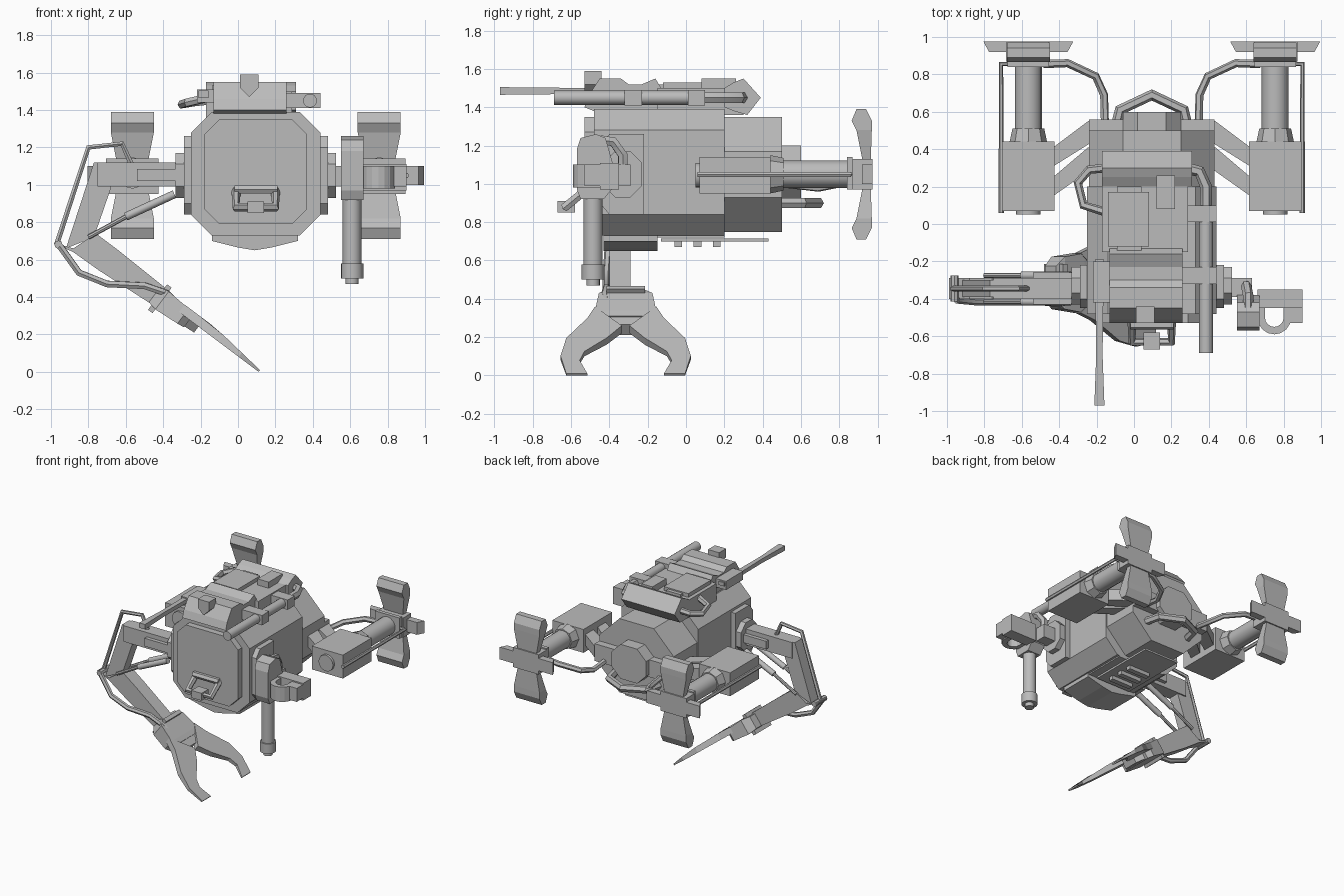
import bpy, bmesh, math
from mathutils import Vector

if "Cube" in bpy.data.objects:
    bpy.data.objects.remove(bpy.data.objects["Cube"])

C = 0.095  # symmetry plane of the hull
grey = bpy.data.materials.new("hull grey")
grey.diffuse_color = (0.5, 0.5, 0.5, 1)
grey.use_nodes = True
grey.node_tree.nodes["Principled BSDF"].inputs["Base Color"].default_value = grey.diffuse_color


def finish(name, bm, smooth=False):
    bmesh.ops.recalc_face_normals(bm, faces=bm.faces)
    me = bpy.data.meshes.new(name)
    bm.to_mesh(me)
    bm.free()
    ob = bpy.data.objects.new(name, me)
    bpy.context.collection.objects.link(ob)
    me.materials.append(grey)
    if smooth:
        select(ob)
        bpy.ops.object.shade_smooth_by_angle(angle=math.radians(40))
    return ob


def select(ob):
    bpy.ops.object.select_all(action='DESELECT')
    ob.select_set(True)
    bpy.context.view_layer.objects.active = ob


def loft(name, rings):
    """Skin matching closed rings of 3D points and cap both ends."""
    bm = bmesh.new()
    vs = [[bm.verts.new(p) for p in r] for r in rings]
    n = len(vs[0])
    for a, b in zip(vs, vs[1:]):
        for i in range(n):
            bm.faces.new((a[i], a[(i + 1) % n], b[(i + 1) % n], b[i]))
    bm.faces.new(vs[0])
    bm.faces.new(vs[-1])
    return finish(name, bm)


def prism(name, pts, axis, a, b):
    """Extrude a 2D outline along an axis from a to b."""
    def put(p, t):
        q = list(p)
        q.insert("xyz".index(axis), t)
        return q
    return loft(name, [[put(p, t) for p in pts] for t in (a, b)])


def box(name, x0, x1, y0, y1, z0, z1):
    return prism(name, [(x0, y0), (x1, y0), (x1, y1), (x0, y1)], 'z', z0, z1)


def octo(x0, x1, z0, z1, c, cb=None):
    cb = cb or c
    return [(x0 + cb, z0), (x1 - cb, z0), (x1, z0 + cb), (x1, z1 - c),
            (x1 - c, z1), (x0 + c, z1), (x0, z1 - c), (x0, z0 + cb)]


def at_y(pts, y):
    return [(x, y, z) for x, z in pts]


def cyl(name, p0, p1, r0, r1=None, n=16):
    p0, p1 = Vector(p0), Vector(p1)
    d = p1 - p0
    bm = bmesh.new()
    bmesh.ops.create_cone(bm, cap_ends=True, segments=n, radius1=r0,
                          radius2=r0 if r1 is None else r1, depth=d.length)
    m = d.to_track_quat('Z', 'Y').to_matrix().to_4x4()
    m.translation = (p0 + p1) / 2
    bmesh.ops.transform(bm, matrix=m, verts=bm.verts)
    return finish(name, bm, n > 8)


def tube(name, pts, r):
    cu = bpy.data.curves.new(name, 'CURVE')
    cu.dimensions = '3D'
    cu.bevel_depth, cu.bevel_resolution, cu.use_fill_caps = r, 1, True
    sp = cu.splines.new('POLY')
    sp.points.add(len(pts) - 1)
    for q, p in zip(sp.points, pts):
        q.co = (*p, 1)
    ob = bpy.data.objects.new(name, cu)
    bpy.context.collection.objects.link(ob)
    cu.materials.append(grey)
    select(ob)
    bpy.ops.object.convert(target='MESH')
    bpy.ops.object.shade_smooth_by_angle(angle=math.radians(35))


# Hull: front shell, raised hatch, tapered rear shell, hub
front = octo(-.25, .44, .73, 1.39, .11)
loft("hull_front", [at_y(front, -.48), at_y(front, .2)])
loft("front_hatch", [at_y(octo(-.18, .37, .79, 1.35, .08), y) for y in (-.53, -.47)])
loft("hull_rear", [at_y(octo(-.24, .43, .75, 1.35, .18), y) for y in (.2, .5)])
loft("rear_hub", [at_y(octo(-.06, .25, .92, 1.2, .08), y) for y in (.5, .6)])
box("rear_crossbar", -.24, .43, .42, .56, .98, 1.12)
tube("rear_rail", [(C + x, y, .9) for x, y in
     ((-.2, .48), (-.17, .61), (0, .69), (.17, .61), (.2, .48))], .03)

# Keel and belly plates
keel = [(-.14, .75), (-.14, .7), (0, .665), (.09, .65), (.18, .665), (.32, .7), (.32, .75)]
prism("keel", keel, 'y', -.43, -.15)
box("belly", -.12, .31, -.15, .2, .72, .76)
box("belly_plate", -.06, .25, -.13, .43, .7, .715)
for i in range(3):
    box("belly_slat", .0, .19, -.06 + .1 * i, -.02 + .1 * i, .67, .7)

# Front handle, sloping down and forward
tube("front_handle", [(-.01, -.52, .97), (-.01, -.63, .88), (.2, -.63, .88), (.2, -.52, .97)], .025)
tube("handle_base", [(-.02, -.54, .975), (.21, -.54, .975)], .025)
box("handle_latch", .05, .14, -.67, -.58, .85, .91)

# Roof: notched hood, deck, plates, rear bar and fin
hood = [(-.48, 1.38), (-.53, 1.4), (-.51, 1.46), (-.45, 1.55), (-.34, 1.55),
        (-.3, 1.52), (-.23, 1.52), (-.16, 1.55), (-.13, 1.5), (-.13, 1.38)]
prism("roof_hood", hood, 'x', -.13, .26)
box("roof_deck", -.17, .29, -.15, .3, 1.36, 1.5)
box("roof_plate", -.14, .08, -.12, .17, 1.5, 1.53)
box("roof_plate_small", -.09, .04, -.15, .2, 1.5, 1.52)
box("roof_block", .12, .22, .08, .26, 1.48, 1.55)
bar = [(.2, 1.4), (.2, 1.5), (.25, 1.53), (.3, 1.55), (.39, 1.45), (.32, 1.36), (.25, 1.38)]
prism("roof_rear_bar", bar, 'x', -.17, .31)
prism("roof_fin", [(.01, 1.59), (.11, 1.59), (.11, 1.52), (.06, 1.47), (.01, 1.52)], 'y', -.53, -.44)

# Right roof barrel with brackets, left roof antenna and hose
cyl("roof_barrel", (.385, -.69, 1.45), (.385, .1, 1.45), .037)
tube("barrel_hose", [(.385, .08, 1.45), (.385, .2, 1.45), (.35, .28, 1.45), (.27, .3, 1.45)], .032)
for y in (-.32, .01):
    box("barrel_bracket", .26, .44, y, y + .09, 1.41, 1.49)
loft("roof_antenna", [[(-.185 + a * w, y, 1.485 + b * h) for a, b in
     ((-1, -1), (1, -1), (1, 1), (-1, 1))]
     for y, w, h in ((-.97, .027, .02), (-.7, .017, .017), (-.19, .024, .015))])
box("antenna_mount", -.22, -.12, -.42, -.2, 1.44, 1.51)
tube("roof_hose", [(-.15, .3, 1.45), (-.24, .29, 1.44), (-.3, .22, 1.43),
                   (-.27, .1, 1.44), (-.14, .06, 1.47)], .024)

# Side plates, shoulder mounts and thrusters on both sides
for s in (1, -1):
    def X(d):
        return C + s * d

    prism("side_plate", [(-.45, .9), (-.4, .84), (-.22, .84), (-.22, 1.26), (-.4, 1.26), (-.45, 1.2)],
          'x', X(.33), X(.385))
    prism("shoulder_mount", octo(-.43, -.23, .93, 1.17, .06), 'x', X(.38), X(.43))
    # struts linking hull and thruster
    for y0, y1 in ((.5, .35), (.36, .19)):
        prism("thruster_strut", [(X(.3), y0 + .05), (X(.3), y0 - .05), (X(.54), y1 - .05),
              (X(.54), y1 + .05), (X(.34), y0 + .05)], 'z', 1.0, 1.09)
    box("thruster_body", X(.52), X(.8), .07, .44, .95, 1.14)
    cyl("thruster_nozzle", (X(.66), .05, 1.045), (X(.66), .08, 1.045), .065)
    cyl("thruster_collar", (X(.66), .44, 1.05), (X(.66), .51, 1.05), .1, .085, 8)
    cyl("thruster_shaft", (X(.66), .5, 1.05), (X(.66), .86, 1.05), .072)
    box("thruster_flange", X(.55), X(.77), .84, .87, .97, 1.14)
    tube("thruster_rod", [(X(.6), .855, 1.05), (X(.805), .855, 1.05), (X(.805), .06, 1.05)], .015)
    # tail: crossbar, centre block and bent vertical fin
    prism("tail_crossbar", [(X(.42), .975), (X(.9), .975), (X(.87), .92), (X(.45), .92)], 'z', 1.0, 1.1)
    box("tail_block", X(.55), X(.78), .87, .975, .97, 1.13)
    fin = [(.89, .92, .115), (.9, .96, .1), (.9, .97, .085), (.9, .97, .085)]
    rows = [(1.39, .89, .94, .115), (1.33, .865, .97, .115), (1.28, .89, .97, .115),
            (1.13, .92, .965, .085), (.97, .92, .965, .085), (.82, .89, .97, .115),
            (.77, .865, .97, .115), (.71, .89, .94, .115)]
    loft("tail_fin", [[(X(.66 - w), a, z), (X(.66 + w), a, z), (X(.66 + w), b, z), (X(.66 - w), b, z)]
                      for z, a, b, w in rows])
    tube("thruster_hose", [(X(.58), .855, 1.05), (X(.45), .86, 1.04), (X(.3), .79, 1.0),
                           (X(.255), .69, .98), (X(.25), .52, 1.0)], .022)

# Left arm: upper arm, elbow link, forearm
AY = -.345
box("upper_arm", -.75, -.33, AY - .055, AY + .055, .99, 1.12)
box("upper_arm_rib", -.54, -.33, AY - .085, AY + .085, 1.02, 1.085)
prism("elbow_link", [(-.77, 1.12), (-.67, 1.12), (-.68, .98), (-.77, .72), (-.92, .66)],
      'y', AY - .045, AY + .045)
prism("forearm", [(-.99, .69), (-.88, .66), (-.76, .74), (-.64, .65), (-.39, .45),
                  (-.46, .36), (-.74, .54), (-.88, .64)], 'y', AY - .055, AY + .055)
cyl("elbow_pin", (-.96, AY - .07, .68), (-.96, AY + .07, .68), .022, n=8)
tube("elbow_rail", [(-.97, AY, .68), (-.8, AY, 1.2), (-.62, AY, 1.22), (-.57, AY, 1.11)], .016)
for y in (AY - .07, AY + .07):
    cyl("arm_piston", (-.34, y, .95), (-.6, y, .83), .022, n=10)
    cyl("arm_piston_rod", (-.58, y, .84), (-.8, y, .72), .013, n=8)
tube("arm_cable", [(-.95, AY - .06, .67), (-.85, AY - .07, .53), (-.7, AY - .07, .47),
                   (-.5, AY - .07, .46), (-.38, AY - .08, .42), (-.27, AY - .06, .31)], .02)

# Wrist: stacked slabs running along the hand direction
D = Vector((.8, 0, -.6))
N = Vector((.6, 0, .8))
W = Vector((-.43, -.315, .40))


def slab(name, rows):
    loft(name, [[W + D * t + N * (b * h) + Vector((0, a * w, 0))
                 for a, b in ((-1, -1), (1, -1), (1, 1), (-1, 1))] for t, w, h in rows])


slab("wrist", [(-.02, .09, .05), (.03, .14, .06), (.17, .16, .05), (.21, .13, .045)])
slab("wrist_clamp", [(.0, .1, .085), (.03, .1, .085)])
slab("palm", [(.19, .12, .04), (.27, .06, .035)])

# Claws: hooked outlines lying in the hand plane, thinning to the tip
claw = [(.02, .22), (.16, .32), (.2, .26), (.31, .16), (.34, .08), (.31, .0),
        (.2, .0), (.24, .06), (.215, .1), (.1, .16)]
for s in (1, -1):
    loft("claw", [[Vector((.11 - 1.33 * z, AY + .03 + s * y, z)) +
                   N * (k * (.012 + .2 * z if z < .2 else .05)) for y, z in claw] for k in (0, 1)])

# Right tool: curved head, link hose, barrel and side gripper
head = [(-.55, .92), (-.43, .92), (-.38, .98), (-.38, 1.1), (-.42, 1.24), (-.47, 1.26),
        (-.55, 1.24), (-.57, 1.18), (-.57, .97)]
prism("tool_head", head, 'x', .55, .67)
box("tool_joint", .51, .63, -.39, -.29, .99, 1.1)
tube("tool_hose", [(.61, -.45, 1.23), (.61, -.38, 1.22), (.6, -.33, 1.15), (.6, -.33, 1.05)], .028)
for z0, z1, r in ((.58, .92, .05), (.5, .58, .06), (.47, .5, .035)):
    cyl("tool_barrel", (.61, -.485, z0), (.61, -.485, z1), r)
box("gripper_block", .66, .9, -.45, -.35, .97, 1.11)
box("gripper_stop", .83, .9, -.53, -.44, .99, 1.1)
arc = [math.pi * (1 + i / 8) for i in range(9)]
ring = [(.75 + .09 * math.cos(a), -.5 + .09 * math.sin(a)) for a in arc]
ring += [(.84, -.44), (.8, -.44)]
ring += [(.75 + .05 * math.cos(a), -.5 + .05 * math.sin(a)) for a in reversed(arc)]
ring += [(.7, -.44), (.66, -.44)]
prism("gripper_ring", ring, 'z', .98, 1.1)
